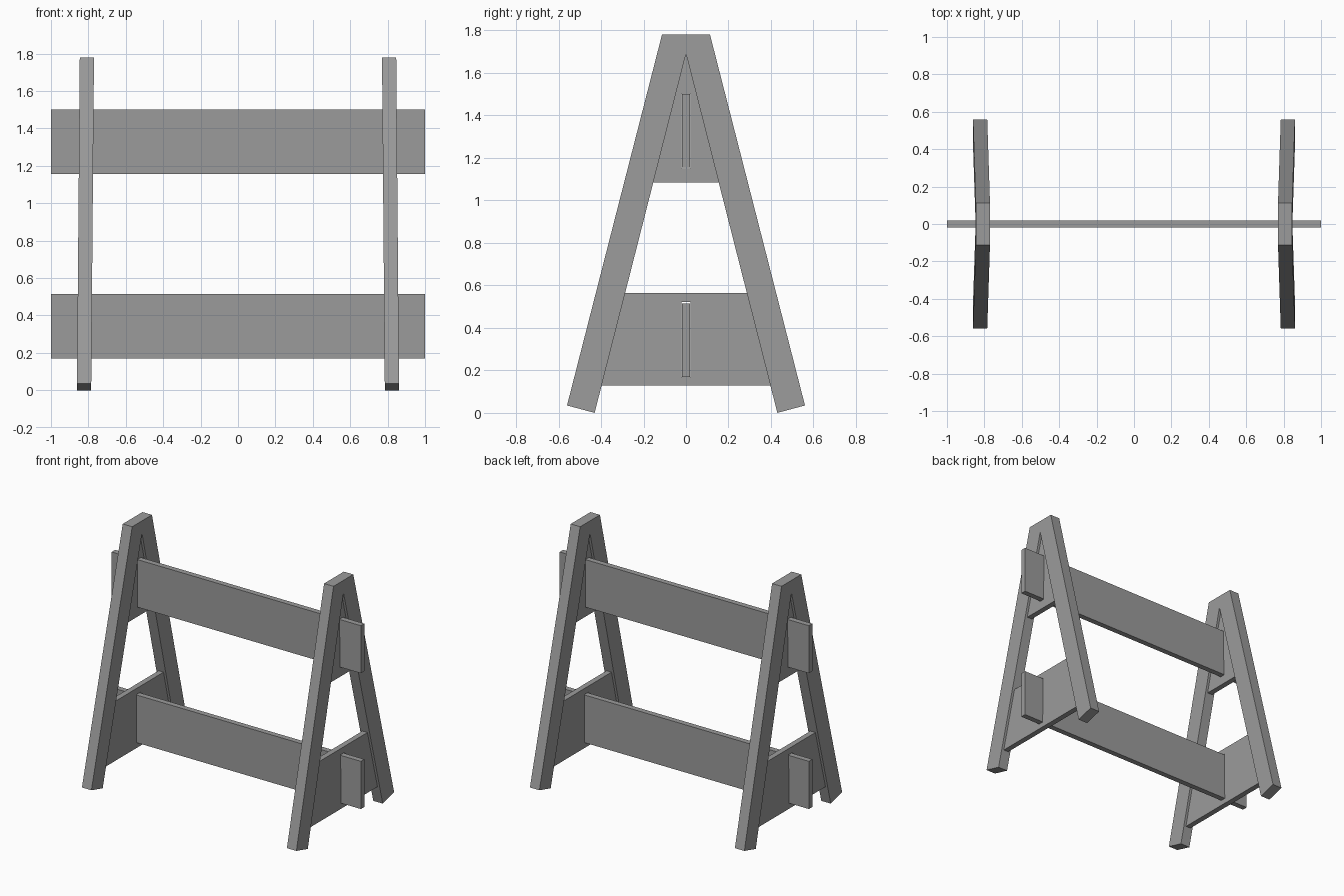
import bpy
import bmesh

cube = bpy.data.objects.get("Cube")
if cube:
    bpy.data.objects.remove(cube, do_unlink=True)

# Plain grey timber
grey = bpy.data.materials.new("grey_timber")
grey.use_nodes = True
colour = (0.33, 0.33, 0.33, 1)
grey.diffuse_color = colour
grey.node_tree.nodes["Principled BSDF"].inputs["Base Color"].default_value = colour

BOARD = 0.04      # plank thickness
HEIGHT = 1.78
APEX = 1.69       # top of the opening between the legs
FOOT = 0.43       # half width of the opening at the ground


def lean(z):
    """Centre of an end frame in x: frames lean slightly inward."""
    return 0.823 - 0.015 * z / HEIGHT


def opening(z):
    """Half width of the opening between the legs."""
    return FOOT * (APEX - z) / APEX


def slab(name, outline, thickness, side):
    """Extrude a (y, z) outline along x on a leaning frame."""
    bm = bmesh.new()
    face = bm.faces.new([bm.verts.new((-thickness / 2, y, z)) for y, z in outline])
    new = bmesh.ops.extrude_face_region(bm, geom=[face])["geom"]
    moved = [v for v in new if isinstance(v, bmesh.types.BMVert)]
    bmesh.ops.translate(bm, verts=moved, vec=(thickness, 0, 0))
    for v in bm.verts:
        v.co.x += side * lean(v.co.z)
    bmesh.ops.recalc_face_normals(bm, faces=bm.faces)
    return finish(name, bm)


def box(name, size, centre):
    bm = bmesh.new()
    bmesh.ops.create_cube(bm, size=1)
    bmesh.ops.scale(bm, verts=bm.verts, vec=size)
    bmesh.ops.translate(bm, verts=bm.verts, vec=centre)
    return finish(name, bm)


def finish(name, bm):
    mesh = bpy.data.meshes.new(name)
    bm.to_mesh(mesh)
    bm.free()
    mesh.materials.append(grey)
    obj = bpy.data.objects.new(name, mesh)
    bpy.context.collection.objects.link(obj)
    return obj


def cut_slot(obj, z0, z1, x):
    """Cut the slot a plank passes through."""
    cutter = box("slot_cutter", (0.3, BOARD + 0.002, z1 - z0), (x, 0, (z0 + z1) / 2))
    cutter.hide_render = True
    cutter.hide_viewport = True
    mod = obj.modifiers.new("slot", "BOOLEAN")
    mod.operation = "DIFFERENCE"
    mod.solver = "EXACT"
    mod.object = cutter
    bpy.context.view_layer.objects.active = obj
    bpy.ops.object.modifier_apply(modifier=mod.name)
    bpy.data.objects.remove(cutter, do_unlink=True)


# Half outline of the A-shaped frame, mirrored in y
half = [(0.113, HEIGHT), (0.56, 0.035), (FOOT, 0)]
frame = half + [(0, APEX)] + [(-y, z) for y, z in reversed(half)]

for label, side in (("left", 1), ("right", -1)):
    slab(label + "_frame", frame, 0.076, side)

    # Web boards set between the legs
    low, high = 0.13, 0.565
    web = [(-opening(low), low), (opening(low), low),
           (opening(high), high), (-opening(high), high)]
    lower = slab(label + "_lower_web", web, BOARD, side)
    cut_slot(lower, 0.168, 0.521, side * lean(0.35))

    low = 1.085
    web = [(-opening(low), low), (opening(low), low), (0, APEX)]
    upper = slab(label + "_upper_web", web, BOARD, side)
    cut_slot(upper, 1.15, 1.502, side * lean(1.3))

# Planks running through both frames
for name, z0, z1 in (("lower_plank", 0.17, 0.516), ("upper_plank", 1.155, 1.5)):
    box(name, (2, BOARD, z1 - z0), (0, 0, (z0 + z1) / 2))
